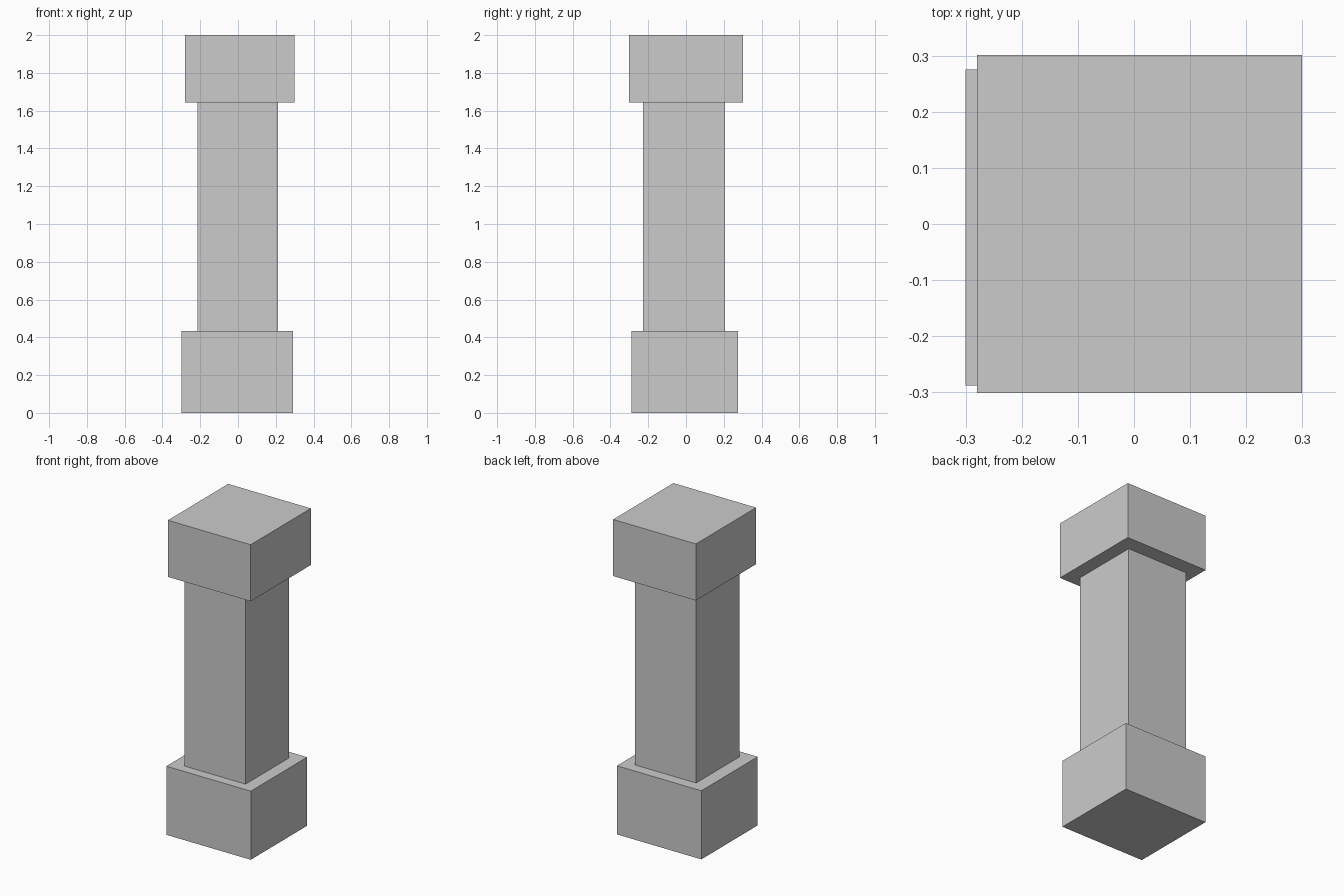
import bpy

if "Cube" in bpy.data.objects:
    bpy.data.objects.remove(bpy.data.objects["Cube"])


def block(name, x, y, z):
    """Box spanning the given (min, max) ranges."""
    spans = (x, y, z)
    bpy.ops.mesh.primitive_cube_add(size=1, location=[(a + b) / 2 for a, b in spans])
    obj = bpy.context.object
    obj.name = name
    obj.scale = [b - a for a, b in spans]
    bpy.ops.object.transform_apply(location=False, rotation=False, scale=True)
    return obj


BASE_TOP, CAP_BOTTOM = 0.434, 1.642

# Square pillar: slightly off-centre base, shaft and cap
block("pillar_base", (-0.30, 0.291), (-0.288, 0.275), (0, BASE_TOP))
block("pillar_shaft", (-0.215, 0.212), (-0.227, 0.206), (BASE_TOP, CAP_BOTTOM))
block("pillar_cap", (-0.28, 0.299), (-0.301, 0.301), (CAP_BOTTOM, 2.0))
